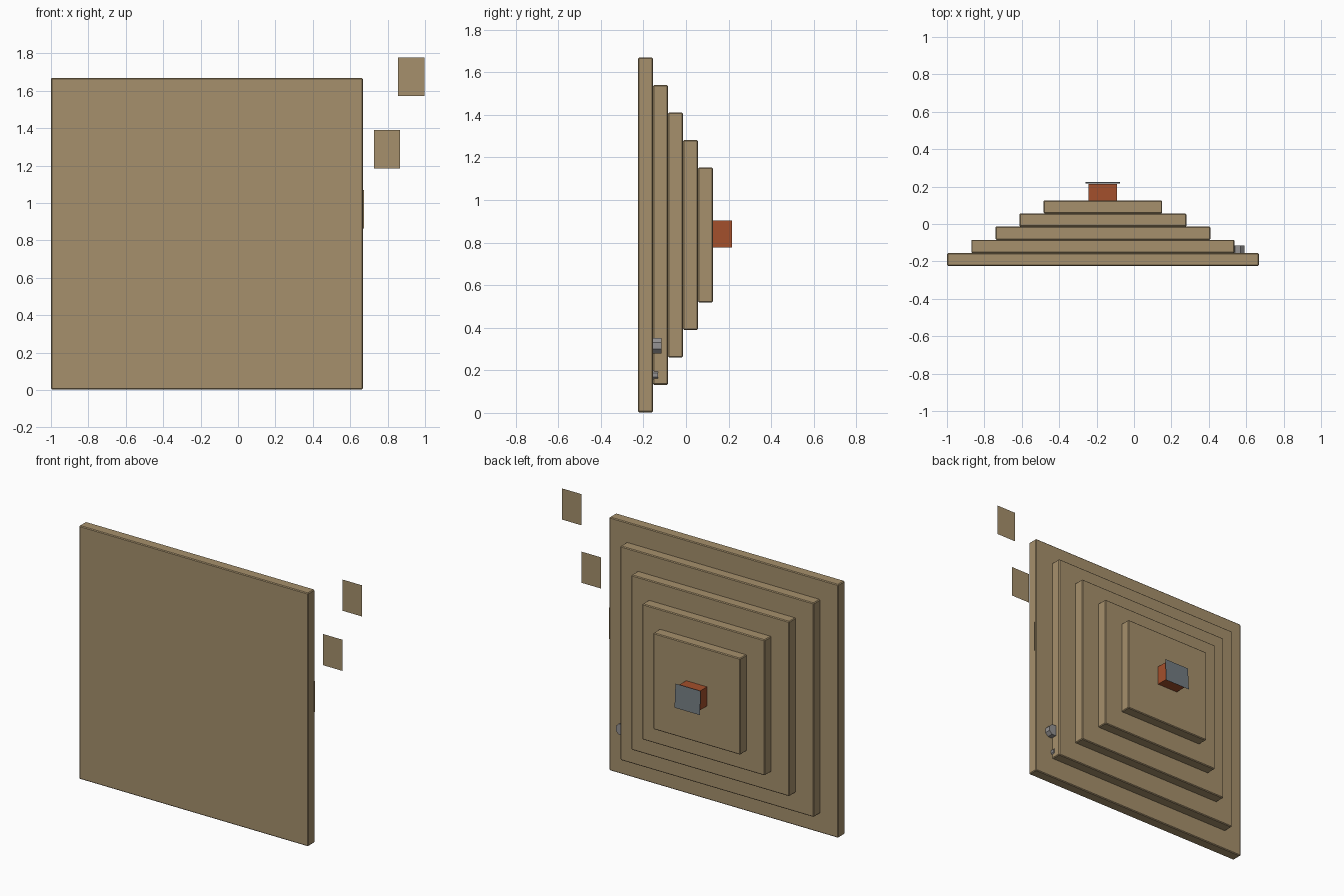
import bpy, math

if "Cube" in bpy.data.objects:
    bpy.data.objects.remove(bpy.data.objects["Cube"])

CX, CZ = -0.166, 0.836   # centre of the stepped stack


def material(name, rgb):
    m = bpy.data.materials.new(name)
    m.diffuse_color = (*rgb, 1)
    m.use_nodes = True
    m.node_tree.nodes["Principled BSDF"].inputs["Base Color"].default_value = m.diffuse_color
    return m


tan = material("tan", (0.38, 0.28, 0.15))
rust = material("rust", (0.37, 0.08, 0.025))
slate = material("slate", (0.17, 0.2, 0.22))
grey = material("grey", (0.3, 0.29, 0.29))


def box(name, x, y, z, mat, bevel=0):
    bpy.ops.mesh.primitive_cube_add(size=1, location=[sum(r) / 2 for r in (x, y, z)])
    o = bpy.context.object
    o.name = name
    o.scale = [r[1] - r[0] for r in (x, y, z)]
    bpy.ops.object.transform_apply(location=False, rotation=False, scale=True)
    o.data.materials.append(mat)
    if bevel:
        b = o.modifiers.new("bevel", 'BEVEL')
        b.width, b.segments = bevel, 1
    return o


def panel(name, x, y, z, w, h, mat, tilt=0):
    bpy.ops.mesh.primitive_plane_add(size=1, location=(x, y, z),
                                     rotation=(math.pi / 2 + tilt, 0, 0))
    o = bpy.context.object
    o.name = name
    o.scale = (w, h, 1)
    o.data.materials.append(mat)
    return o


def peg(name, x, y, z, r, depth, sides):
    bpy.ops.mesh.primitive_cylinder_add(vertices=sides, radius=r, depth=depth,
                                        location=(x, y, z),
                                        rotation=(math.pi / 2, math.pi / sides, 0))
    o = bpy.context.object
    o.name = name
    o.data.materials.append(grey)
    return o


# Square slabs stepping inward toward the back
for i in range(5):
    h = 0.833 - 0.129 * i
    y0 = -0.225 + 0.0703 * i
    box(f"slab_{i + 1}", (CX - h, CX + h), (y0, y0 + 0.0703),
        (CZ - h, CZ + h), tan, 0.005)

# Block on the last slab with a slightly tilted cover plate
box("knob_block", (-0.242, -0.09), (0.12, 0.215), (0.777, 0.903), rust)
panel("knob_plate", CX, 0.22, 0.836, 0.184, 0.155, slate, 0.06)

# Thin loose panels beside the stack
for i, (x, y, z) in enumerate([(0.926, -0.136, 1.674),
                               (0.796, -0.152, 1.287),
                               (0.604, -0.162, 0.967)]):
    panel(f"loose_panel_{i + 1}", x, y, z, 0.14, 0.205, tan)

# Small pegs partly sunk into the second slab
peg("large_peg", 0.555, -0.137, 0.315, 0.039, 0.044, 8)
peg("small_peg", 0.523, -0.145, 0.178, 0.024, 0.026, 8)
